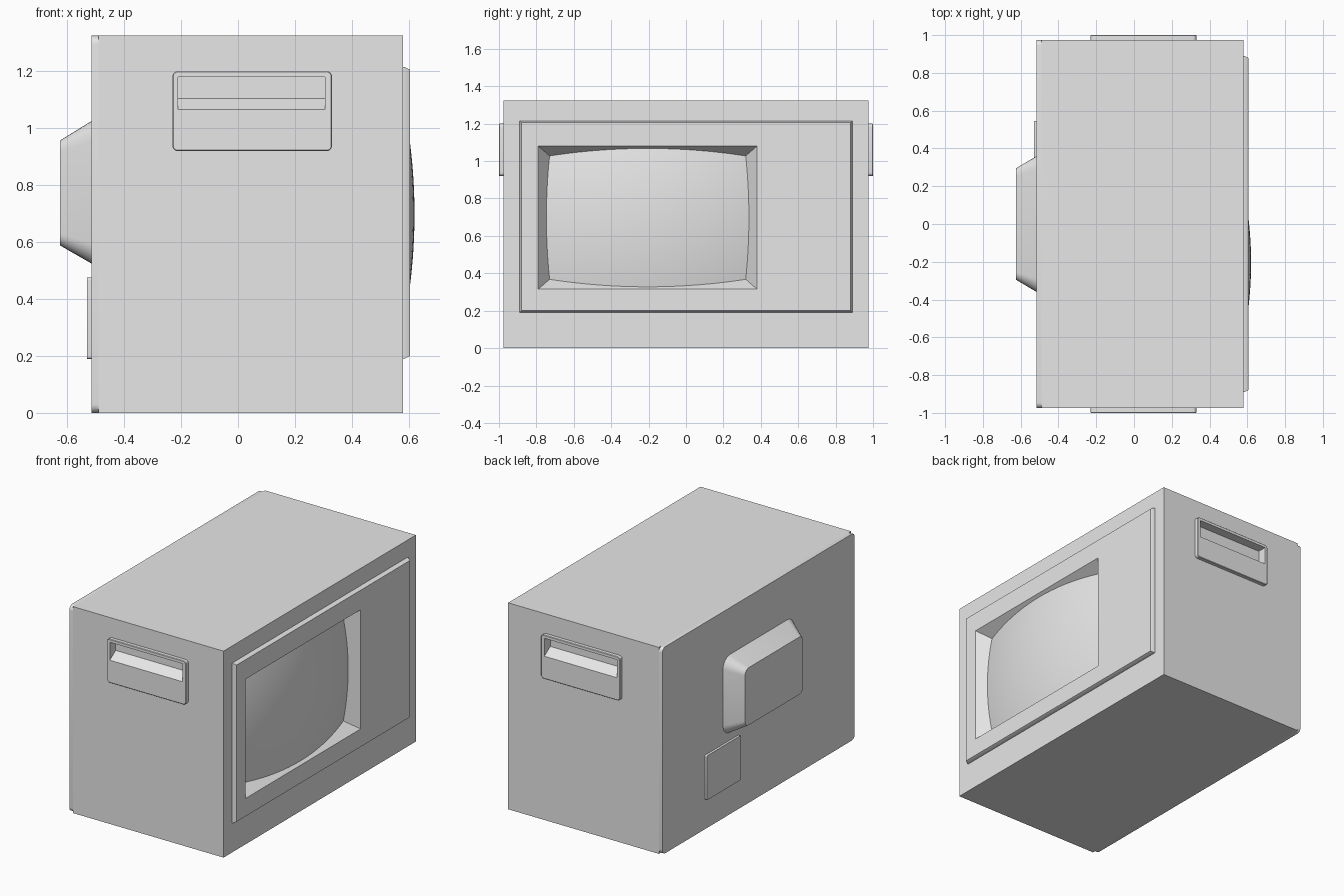
import bpy
import bmesh
import math
from mathutils import Vector

old = bpy.data.objects.get("Cube")
if old:
    bpy.data.objects.remove(old, do_unlink=True)

grey = bpy.data.materials.new("plain grey")
grey.use_nodes = True
grey.diffuse_color = (0.8, 0.8, 0.8, 1)
grey.node_tree.nodes["Principled BSDF"].inputs["Base Color"].default_value = (0.8, 0.8, 0.8, 1)


def finish(name, bm, smooth=True):
    """Turn a bmesh into a grey object with sharp edges kept."""
    bmesh.ops.recalc_face_normals(bm, faces=bm.faces)
    mesh = bpy.data.meshes.new(name)
    bm.to_mesh(mesh)
    bm.free()
    mesh.materials.append(grey)
    obj = bpy.data.objects.new(name, mesh)
    bpy.context.collection.objects.link(obj)
    if smooth:
        shade(obj)
    return obj


def select(obj):
    bpy.ops.object.select_all(action='DESELECT')
    obj.select_set(True)
    bpy.context.view_layer.objects.active = obj


def shade(obj):
    select(obj)
    bpy.ops.object.shade_smooth_by_angle(angle=math.radians(30))


def rounded_rect(u0, u1, v0, v1, r, steps=6):
    """Outline of a rectangle, with rounded corners if r > 0."""
    if r == 0:
        return [(u1, v1), (u0, v1), (u0, v0), (u1, v0)]
    centres = [(u1 - r, v1 - r), (u0 + r, v1 - r), (u0 + r, v0 + r), (u1 - r, v0 + r)]
    points = []
    for i, (u, v) in enumerate(centres):
        for s in range(steps + 1):
            a = math.pi / 2 * (i + s / steps)
            points.append((u + r * math.cos(a), v + r * math.sin(a)))
    return points


def loft(name, axis, rings):
    """Solid through rings of (position, u0, u1, v0, v1, radius) along x or y."""
    bm = bmesh.new()
    loops = []
    for pos, *rect in rings:
        outline = rounded_rect(*rect)
        loops.append([bm.verts.new((pos, u, v) if axis == 'x' else (u, pos, v)) for u, v in outline])
    for a, b in zip(loops, loops[1:]):
        for i in range(len(a)):
            j = (i + 1) % len(a)
            bm.faces.new((a[i], a[j], b[j], b[i]))
    bm.faces.new(loops[0])
    bm.faces.new(loops[-1])
    return finish(name, bm)


def cut(obj, cutter):
    mod = obj.modifiers.new("cut", 'BOOLEAN')
    mod.operation = 'DIFFERENCE'
    mod.solver = 'EXACT'
    mod.object = cutter
    select(obj)
    bpy.ops.object.modifier_apply(modifier=mod.name)
    shade(obj)


# Main case and the thin rounded cover behind it
case = loft("case", 'x', [(-0.49, -0.975, 0.975, 0, 1.325, 0),
                          (0.58, -0.975, 0.975, 0, 1.325, 0)])
loft("rear_cover", 'x', [(-0.515, -0.975, 0.975, 0, 1.325, 0.03),
                         (-0.49, -0.975, 0.975, 0, 1.325, 0.03)])

# Raised screen surround with tapered edges
bezel = loft("bezel", 'x', [(0.575, -0.89, 0.89, 0.19, 1.215, 0),
                            (0.585, -0.89, 0.89, 0.19, 1.215, 0),
                            (0.605, -0.88, 0.88, 0.2, 1.205, 0)])


# Sloping screen opening through the surround into the case
def opening_ring(x):
    dy, dz = (0.605 - x) * 0.75, (0.605 - x) * 0.65
    return (x, -0.79 + dy, 0.38 - dy, 0.315 + dz, 1.08 - dz, 0)


opening = loft("opening_cutter", 'x', [opening_ring(0.505), opening_ring(0.655)])
cut(case, opening)
cut(bezel, opening)
bpy.data.objects.remove(opening, do_unlink=True)

# Bulging screen glass
bm = bmesh.new()
bmesh.ops.create_grid(bm, x_segments=32, y_segments=24, size=1)
for v in bm.verts:
    dy, dz = v.co.x * 0.575, v.co.y * 0.375
    v.co = Vector((0.62 - (dy * dy + dz * dz) / 4, dy - 0.205, dz + 0.698))
screen = finish("screen", bm)

# Make sure the glass faces outward
if screen.data.polygons[0].normal.x < 0:
    screen.data.flip_normals()

# Side grips: raised plate with a sloping finger recess
for side, label in ((-1, "front"), (1, "back")):
    plate = loft(label + "_grip", 'y', [(side * 0.97, -0.23, 0.33, 0.92, 1.2, 0.018),
                                        (side * 0.997, -0.23, 0.33, 0.92, 1.2, 0.018),
                                        (side * 1.0, -0.227, 0.327, 0.923, 1.197, 0.015)])
    bm = bmesh.new()
    profile = [(1.06, 1.025), (0.94, 1.105), (0.94, 1.18), (1.06, 1.18)]
    ends = [[bm.verts.new((x, side * y, z)) for y, z in profile] for x in (-0.21, 0.305)]
    for i in range(4):
        j = (i + 1) % 4
        bm.faces.new((ends[0][i], ends[0][j], ends[1][j], ends[1][i]))
    for end in ends:
        bm.faces.new(end)
    recess = finish("recess_cutter", bm, False)
    cut(case, recess)
    cut(plate, recess)
    bpy.data.objects.remove(recess, do_unlink=True)

# Tapered housing on the rear
loft("rear_housing", 'x', [(-0.51, -0.36, 0.36, 0.525, 1.025, 0.07),
                           (-0.515, -0.36, 0.36, 0.525, 1.025, 0.07),
                           (-0.625, -0.295, 0.295, 0.588, 0.957, 0.04)])

# Small flat connector plate on the rear
loft("connector_plate", 'x', [(-0.51, 0.2, 0.545, 0.19, 0.475, 0.008),
                              (-0.53, 0.2, 0.545, 0.19, 0.475, 0.008)])
